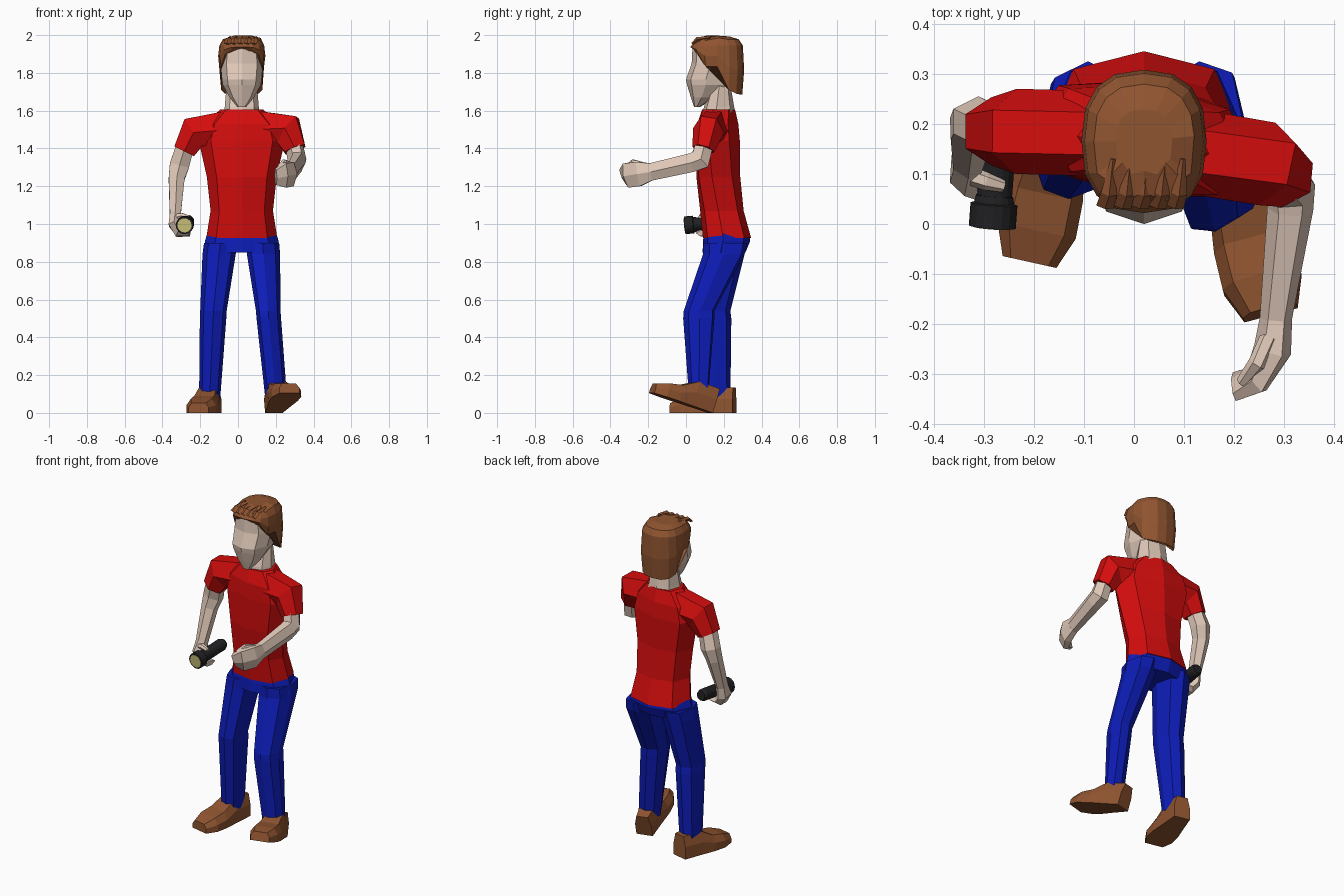
import bpy, bmesh, math
from mathutils import Vector, Matrix


def material(name, rgb):
    m = bpy.data.materials.new(name)
    m.diffuse_color = (*rgb, 1)
    return m


SKIN = material("skin_tone", (0.74, 0.58, 0.48))
RED = material("red_cloth", (0.66, 0.004, 0.004))
BLUE = material("blue_cloth", (0.004, 0.012, 0.48))
BROWN = material("brown", (0.28, 0.09, 0.03))
BLACK = material("black", (0.015, 0.015, 0.017))
YELLOW = material("lens_yellow", (0.6, 0.55, 0.2))


def loft(name, rings, mat):
    """Skin equal-length rings of points and cap both ends, flat shaded."""
    bm = bmesh.new()
    rows = [[bm.verts.new(p) for p in r] for r in rings]
    n = len(rows[0])
    for a, b in zip(rows, rows[1:]):
        for i in range(n):
            j = (i + 1) % n
            bm.faces.new((a[i], a[j], b[j], b[i]))
    bm.faces.new(rows[0])
    bm.faces.new(rows[-1])
    bmesh.ops.recalc_face_normals(bm, faces=bm.faces)
    me = bpy.data.meshes.new(name)
    bm.to_mesh(me)
    bm.free()
    me.materials.append(mat)
    ob = bpy.data.objects.new(name, me)
    bpy.context.collection.objects.link(ob)
    return ob


def section(z, hx, yf, yb, cx=0.02, twist=0.0):
    """Eight-sided level slice with a ridge at front and back centre."""
    d = yb - yf
    half = [(0, yf), (0.72, yf + 0.1 * d), (1, yf + 0.42 * d), (0.75, yb - 0.14 * d), (0, yb)]
    pts = half + [(-x, y) for x, y in half[3:0:-1]]
    return [(cx + x * hx, y - twist * x * hx, z) for x, y in pts]


def tube(name, path, mat, ref, n=6):
    """Tube through (x, y, z, ru, rv) stations; u lies close to axis ref."""
    ref = Vector(ref)
    pts = [Vector(p[:3]) for p in path]
    rings = []
    for i, p in enumerate(pts):
        t = Vector()
        if i:
            t += (p - pts[i - 1]).normalized()
        if i < len(pts) - 1:
            t += (pts[i + 1] - p).normalized()
        t.normalize()
        v = t.cross(ref).normalized()
        u = v.cross(t)
        ru, rv = path[i][3:]
        if n == 6:
            rv /= 0.866
        rings.append([p + u * ru * math.cos(a) + v * rv * math.sin(a)
                      for a in (math.tau * k / n for k in range(n))])
    return loft(name, rings, mat)


# shirt
loft("shirt_body", [
    section(0.925, 0.188, 0.09, 0.345),
    section(1.07, 0.165, 0.075, 0.305),
    section(1.25, 0.185, 0.055, 0.287, twist=0.08),
    section(1.44, 0.228, 0.055, 0.285, twist=0.14),
    section(1.53, 0.2, 0.06, 0.277, twist=0.16),
    section(1.605, 0.115, 0.085, 0.26, twist=0.12)], RED)
tube("right_sleeve", [(-0.05, 0.18, 1.5, 0.085, 0.1), (-0.235, 0.185, 1.485, 0.085, 0.085),
                      (-0.285, 0.185, 1.385, 0.068, 0.058)], RED, (0, 1, 0))
tube("left_sleeve", [(0.09, 0.15, 1.5, 0.085, 0.1), (0.265, 0.12, 1.495, 0.085, 0.085),
                     (0.302, 0.092, 1.395, 0.06, 0.056)], RED, (0, 1, 0))

# trousers
loft("trouser_seat", [section(0.95, 0.183, 0.095, 0.335), section(0.91, 0.195, 0.09, 0.34),
                      section(0.85, 0.2, 0.088, 0.315)], BLUE)
loft("right_trouser_leg", [
    section(0.9, 0.088, 0.092, 0.325, -0.092), section(0.84, 0.088, 0.09, 0.31, -0.1),
    section(0.54, 0.07, 0.05, 0.235, -0.13), section(0.5, 0.07, 0.055, 0.24, -0.132),
    section(0.08, 0.056, 0.1, 0.235, -0.15)], BLUE)
loft("left_trouser_leg", [
    section(0.9, 0.088, 0.092, 0.325, 0.13, -0.15), section(0.84, 0.088, 0.09, 0.31, 0.135, -0.2),
    section(0.54, 0.065, -0.012, 0.15, 0.16, -0.25), section(0.5, 0.065, -0.015, 0.15, 0.163, -0.25),
    section(0.1, 0.058, 0.015, 0.118, 0.2, -0.2)], BLUE)


# shoes: slices from heel to toe, then turned and pitched
def shoe(name, heel, yaw, pitch):
    rings = []
    for d, w, h in [(0, 0.048, 0.135), (0.12, 0.065, 0.135), (0.2, 0.078, 0.09),
                    (0.275, 0.08, 0.075), (0.34, 0.055, 0.052)]:
        rings.append([(-w, -d, 0), (w, -d, 0), (w, -d, h * 0.55),
                      (w * 0.7, -d, h), (-w * 0.7, -d, h), (-w, -d, h * 0.55)])
    ob = loft(name, rings, BROWN)
    ob.data.transform(Matrix.Translation((*heel, 0)) @ Matrix.Rotation(yaw, 4, "Z")
                      @ Matrix.Rotation(-pitch, 4, "X"))


shoe("right_shoe", (-0.135, 0.256), math.radians(-12.5), 0)
shoe("left_shoe", (0.19, 0.13), math.radians(15), math.radians(18))

# head and neck
loft("neck", [section(1.56, 0.1, 0.085, 0.265), section(1.62, 0.09, 0.095, 0.255),
              section(1.74, 0.08, 0.135, 0.235)], SKIN)
loft("head", [
    section(1.62, 0.024, 0.043, 0.075), section(1.67, 0.065, 0.026, 0.16),
    section(1.735, 0.1, 0.006, 0.24), section(1.765, 0.105, 0.0, 0.25),
    section(1.85, 0.113, 0.03, 0.27), section(1.95, 0.1, 0.035, 0.275)], SKIN)

# hair cap: lower edge height varies from fringe round to nape
EDGE = [1.93, 1.925, 1.9, 1.835, 1.835, 1.71, 1.69, 1.685, 1.685]


def hair_ring(level, scale, ruffle=0.0):
    ring = []
    for k in range(16):
        a = math.tau * k / 16
        s, c = math.sin(a), math.cos(a)
        x = math.copysign(abs(s) ** 0.8, s) * 0.125 * scale
        y = -math.copysign(abs(c) ** 0.8, c) * 0.143 * scale
        low = EDGE[min(k, 16 - k)]
        z = low + (1.945 - low) * level if level <= 1 else level
        if c > 0:
            z += ruffle * (-1) ** k
            y += 1.5 * ruffle * (-1) ** k
        ring.append((0.02 + x, 0.165 + y, z))
    return ring


loft("hair", [hair_ring(0, 0.93), hair_ring(0.5, 1.0), hair_ring(1, 0.95),
              hair_ring(1.978, 0.8, 0.007), hair_ring(1.993, 0.45, 0.004)], BROWN)
for i in range(5):
    x = -0.05 + 0.035 * i
    tube("fringe_lock", [(x - 0.008, 0.034, 1.955, 0.018, 0.006), (x, 0.06, 1.978, 0.016, 0.012),
                         (x + 0.008, 0.13, 1.988, 0.005, 0.008)], BROWN, (1, 0, 0), 4)

# arms and hands
tube("right_arm", [(-0.275, 0.185, 1.43, 0.05, 0.046), (-0.31, 0.205, 1.31, 0.05, 0.052),
                   (-0.325, 0.19, 1.24, 0.045, 0.042), (-0.332, 0.125, 1.05, 0.04, 0.029)],
     SKIN, (0, 1, 0))
tube("right_hand", [(-0.332, 0.128, 1.06, 0.04, 0.028), (-0.335, 0.11, 1.0, 0.056, 0.032),
                    (-0.31, 0.1, 0.958, 0.052, 0.03), (-0.255, 0.095, 0.95, 0.042, 0.015)],
     SKIN, (0, 1, 0))
tube("right_thumb", [(-0.335, 0.1, 1.035, 0.02, 0.018), (-0.295, 0.085, 1.043, 0.018, 0.014),
                     (-0.26, 0.075, 1.035, 0.012, 0.01)], SKIN, (0, 1, 0))
tube("left_arm", [(0.295, 0.1, 1.43, 0.046, 0.046), (0.312, 0.075, 1.34, 0.05, 0.056),
                  (0.312, 0.03, 1.325, 0.046, 0.05), (0.283, -0.19, 1.275, 0.032, 0.046)],
     SKIN, (1, 0, 0))
tube("left_hand", [(0.284, -0.185, 1.276, 0.032, 0.046), (0.277, -0.25, 1.265, 0.038, 0.065),
                   (0.245, -0.31, 1.258, 0.03, 0.065), (0.2, -0.325, 1.25, 0.018, 0.045)],
     SKIN, (1, 0, 0))
tube("left_thumb", [(0.27, -0.23, 1.31, 0.02, 0.018), (0.245, -0.28, 1.325, 0.018, 0.016),
                    (0.215, -0.315, 1.3, 0.012, 0.012)], SKIN, (1, 0, 0))

# torch, built along its axis from lens to tail
FRONT, BACK = Vector((-0.283, -0.006, 0.993)), Vector((-0.265, 0.235, 1.015))


def torch_part(name, stations, mat):
    tube(name, [(*FRONT.lerp(BACK, t), r, r) for t, r in stations], mat, (1, 0, 0), 16)


torch_part("torch_head", [(0, 0.047), (0.19, 0.047), (0.2, 0.04), (0.26, 0.037)], BLACK)
torch_part("torch_handle", [(0.24, 0.035), (0.93, 0.035), (1, 0.028)], BLACK)
torch_part("torch_lens", [(-0.008, 0.038), (0.02, 0.038)], YELLOW)
